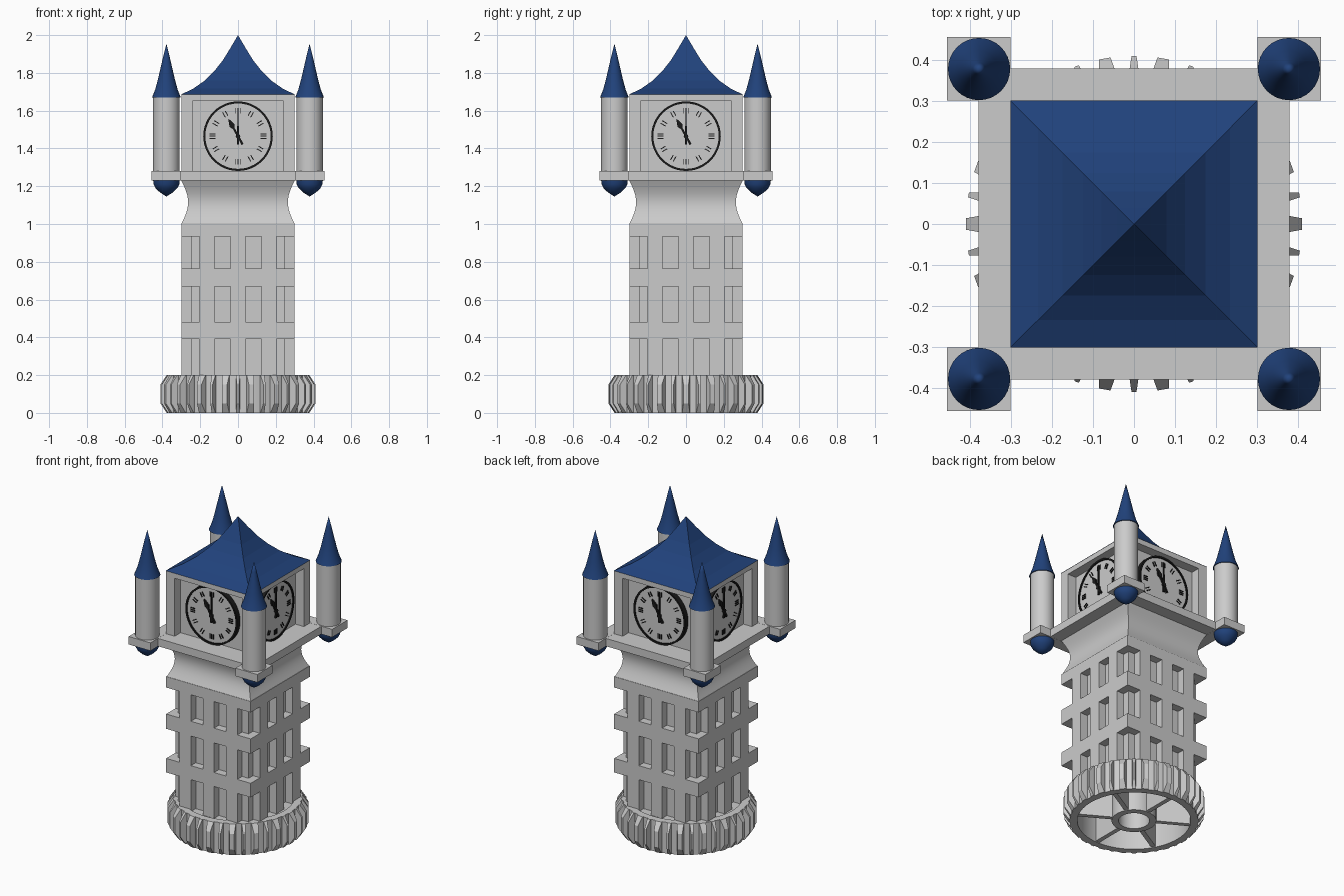
import bpy, bmesh
from math import sin, cos, pi, sqrt, radians
from mathutils import Matrix, Vector

if "Cube" in bpy.data.objects:
    bpy.data.objects.remove(bpy.data.objects["Cube"])


def material(name, col):
    m = bpy.data.materials.new(name)
    m.diffuse_color = (*col, 1)
    m.use_nodes = True
    m.node_tree.nodes["Principled BSDF"].inputs["Base Color"].default_value = m.diffuse_color
    return m


BLUE = material("roof_blue", (0.015, 0.055, 0.2))
BLACK = material("clock_black", (0.01, 0.01, 0.01))


def finish(name, bm, mat=None, smooth=False):
    bmesh.ops.remove_doubles(bm, verts=bm.verts, dist=1e-5)
    bmesh.ops.recalc_face_normals(bm, faces=bm.faces)
    me = bpy.data.meshes.new(name)
    bm.to_mesh(me)
    bm.free()
    ob = bpy.data.objects.new(name, me)
    bpy.context.collection.objects.link(ob)
    if mat:
        me.materials.append(mat)
    if smooth:
        bpy.ops.object.select_all(action='DESELECT')
        ob.select_set(True)
        bpy.context.view_layer.objects.active = ob
        bpy.ops.object.shade_smooth_by_angle(angle=radians(35))
    return ob


def box(bm, x0, x1, y0, y1, z0, z1, turn=0.0):
    m = (Matrix.Rotation(turn, 4, 'Z')
         @ Matrix.Translation(((x0 + x1) / 2, (y0 + y1) / 2, (z0 + z1) / 2))
         @ Matrix.Diagonal((x1 - x0, y1 - y0, z1 - z0, 1)))
    bmesh.ops.create_cube(bm, size=1, matrix=m)


def lathe(bm, profile, n=32, matrix=Matrix(), closed=False):
    """Revolve (radius, z) points; n=4 gives a square section of half-width radius."""
    k, ph = (sqrt(2), pi / 4) if n == 4 else (1, 0)
    rings = [[bm.verts.new(matrix @ Vector((r * k * cos(ph + 2 * pi * i / n),
                                            r * k * sin(ph + 2 * pi * i / n), z)))
              for i in range(n)] for r, z in profile]
    pairs = list(zip(rings, rings[1:] + rings[:1]))
    for a, b in pairs if closed else pairs[:-1]:
        for i in range(n):
            j = (i + 1) % n
            bm.faces.new((a[i], a[j], b[j], b[i]))


def ring(bm, r0, r1, z0, z1, n=48, matrix=Matrix()):
    lathe(bm, [(r0, z0), (r1, z0), (r1, z1), (r0, z1)], n, matrix, True)


# Wheel base: rim, hub, spokes and lid
bm = bmesh.new()
ring(bm, 0.33, 0.372, 0, 0.2, 72)
ring(bm, 0.09, 0.13, 0, 0.18)
lathe(bm, [(0, 0.165), (0.34, 0.165), (0.34, 0.185), (0, 0.185)], 72)
for i in range(6):
    box(bm, 0.12, 0.34, -0.014, 0.014, 0.005, 0.17, i * pi / 3 + pi / 6)
finish("wheel_base", bm, smooth=True)

# Tread lugs, alternating wide and narrow
bm = bmesh.new()
for i in range(36):
    root, tip = ((0.02, 0.014), (0.011, 0.006))[i % 2]
    prof = [(0.36, 0), (0.378, 0), (0.411, 0.05), (0.411, 0.15), (0.378, 0.2), (0.36, 0.2)]
    rot = Matrix.Rotation(i * pi / 18, 4, 'Z')
    sides = [[bm.verts.new(rot @ Vector((r, s * (tip if r > 0.4 else root), z)))
              for r, z in prof] for s in (-1, 1)]
    a, b = sides
    for s in sides:
        for q in ((0, 1, 4, 5), (1, 2, 3, 4)):
            bm.faces.new([s[j] for j in q])
    for j in range(6):
        k = (j + 1) % 6
        bm.faces.new((a[j], a[k], b[k], b[j]))
finish("tread_lugs", bm)

# Tower shaft: recessed core, floor bands and window pillars
bm = bmesh.new()
box(bm, -0.25, 0.25, -0.25, 0.25, 0.17, 1.0)
finish("tower_core", bm)
bm = bmesh.new()
for z0, z1 in ((0.39, 0.48), (0.67, 0.765), (0.935, 1.005)):
    box(bm, -0.3, 0.3, -0.3, 0.3, z0, z1)
finish("floor_bands", bm)
bm = bmesh.new()
for q in range(4):
    for x0, x1 in ((-0.205, -0.125), (-0.04, 0.04), (0.125, 0.205)):
        for z0, z1 in ((0.17, 0.39), (0.48, 0.67), (0.765, 0.935)):
            box(bm, x0, x1, -0.3, -0.245, z0, z1, q * pi / 2)
finish("window_pillars", bm)

# Concave neck
bm = bmesh.new()
N = 12
neck = [(0.3 - 0.036 * sin(pi * i / N), 1.0 + 0.23 * i / N) for i in range(N + 1)]
lathe(bm, [(0, 1.0)] + neck + [(0, 1.23)], 4)
finish("neck", bm, smooth=True)

# Balcony slab with corner pads
bm = bmesh.new()
box(bm, -0.38, 0.38, -0.38, 0.38, 1.23, 1.28)
for q in range(4):
    box(bm, 0.302, 0.457, 0.302, 0.457, 1.2295, 1.2805, q * pi / 2)
finish("balcony", bm)

# Clock room: core, corner posts and top beam
bm = bmesh.new()
box(bm, -0.24, 0.24, -0.24, 0.24, 1.28, 1.66)
box(bm, -0.3, 0.3, -0.3, 0.3, 1.652, 1.685)
for q in range(4):
    box(bm, 0.24, 0.3, 0.24, 0.3, 1.28, 1.652, q * pi / 2)
finish("clock_room", bm)

# Main roof
bm = bmesh.new()
lathe(bm, [(0, 1.685), (0.302, 1.685), (0.235, 1.718), (0.175, 1.76), (0.125, 1.81),
           (0.08, 1.867), (0.04, 1.932), (0, 2.0)], 4)
finish("main_roof", bm, BLUE)

# Clocks on all four sides, drawn in a local plane whose z points outward
dials, marks = bmesh.new(), bmesh.new()


def bar(bm, face, angle, r0, r1, w0, w1, z0, z1, shift=0.0):
    """Tapered bar lying on the dial, angle clockwise from twelve."""
    m = face @ Matrix.Rotation(-angle, 4, 'Z')
    v = [bm.verts.new(m @ Vector((shift + s * w, r, z)))
         for z in (z0, z1) for s, w, r in ((-1, w0, r0), (1, w0, r0), (1, w1, r1), (-1, w1, r1))]
    for f in ((0, 1, 2, 3), (4, 5, 6, 7), (0, 1, 5, 4), (1, 2, 6, 5), (2, 3, 7, 6), (3, 0, 4, 7)):
        bm.faces.new([v[i] for i in f])


for q in range(4):
    face = (Matrix.Rotation(q * pi / 2, 4, 'Z') @ Matrix.Translation((0, -0.24, 1.465))
            @ Matrix.Rotation(pi / 2, 4, 'X'))
    lathe(dials, [(0, 0), (0.178, 0), (0.178, 0.025), (0, 0.025)], 48, face)
    ring(marks, 0.173, 0.184, 0, 0.032, 48, face)
    for h in range(12):
        for s in ((-0.008, 0.008) if h % 3 else (-0.012, 0, 0.012)):
            bar(marks, face, h * pi / 6, 0.12, 0.15, 0.0025, 0.0025, 0.02, 0.03, s)
    # long hand, short spade hand, tails and centre cap
    bar(marks, face, 0, -0.045, 0.15, 0.006, 0.002, 0.024, 0.034)
    short = radians(-29)
    bar(marks, face, short, -0.05, 0.05, 0.006, 0.005, 0.024, 0.036)
    bar(marks, face, short, 0.045, 0.065, 0.005, 0.015, 0.024, 0.036)
    bar(marks, face, short, 0.065, 0.105, 0.015, 0.001, 0.024, 0.036)
    lathe(marks, [(0, 0.02), (0.012, 0.02), (0.012, 0.038), (0, 0.038)], 16, face)
finish("clock_dials", dials, smooth=True)
finish("clock_marks_and_hands", marks, BLACK)

# Corner turrets: shaft, pointed roof and hanging bulb
for sx, a in ((-1, "left"), (1, "right")):
    for sy, b in ((-1, "front"), (1, "back")):
        at = Matrix.Translation((sx * 0.379, sy * 0.379, 0))
        for part, mat, prof in (
            ("shaft", None, [(0, 1.275), (0.07, 1.275), (0.07, 1.675), (0, 1.675)]),
            ("roof", BLUE, [(0, 1.67), (0.076, 1.67), (0.06, 1.71), (0.045, 1.765),
                            (0.03, 1.83), (0.015, 1.895), (0, 1.955)]),
            ("bulb", BLUE, [(0, 1.232), (0.07, 1.232), (0.068, 1.21), (0.058, 1.19),
                            (0.035, 1.168), (0, 1.145)]),
        ):
            bm = bmesh.new()
            lathe(bm, prof, 32, at)
            finish(f"turret_{part}_{b}_{a}", bm, mat, True)
